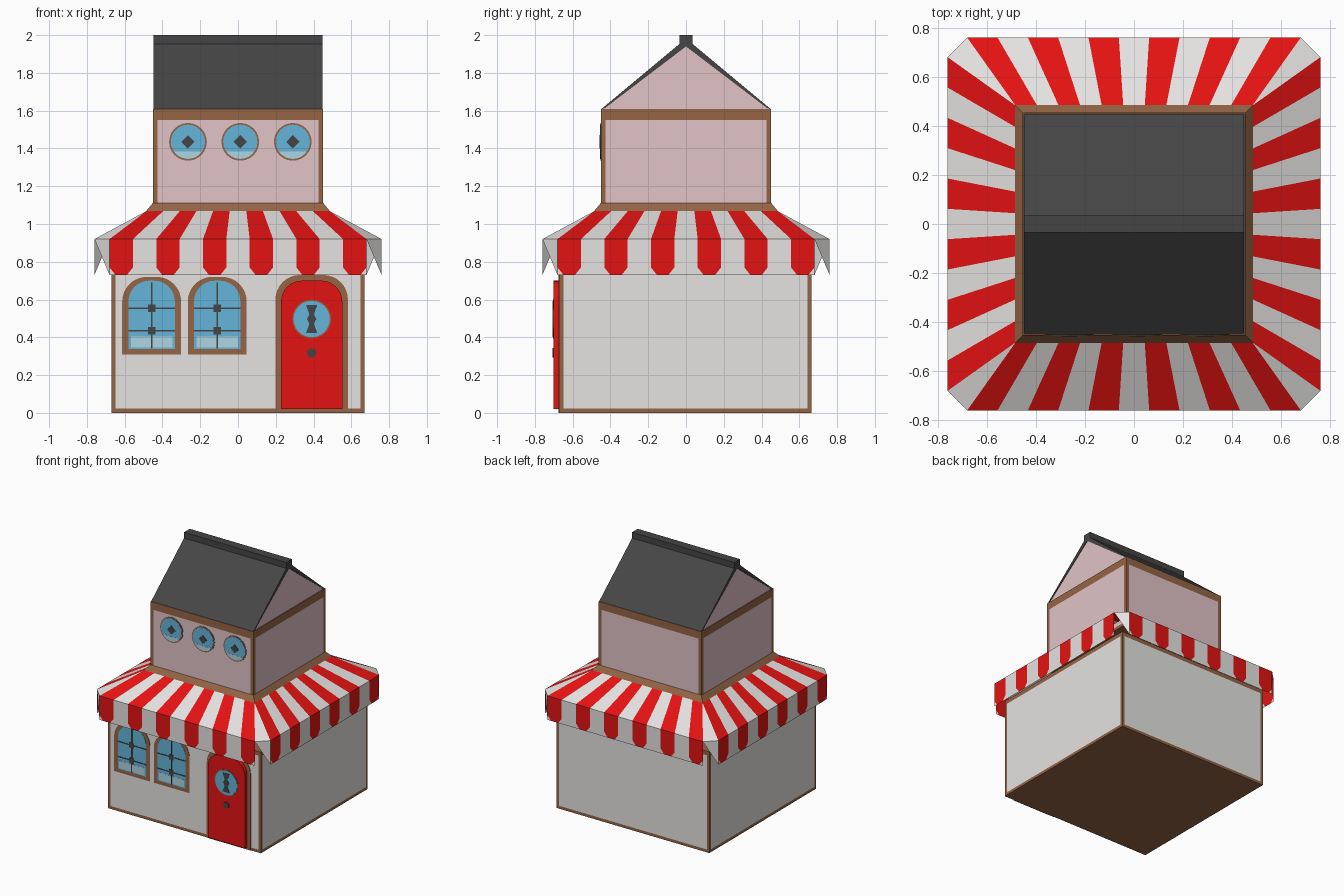
import bpy, bmesh, math
from mathutils import Matrix, Vector

if "Cube" in bpy.data.objects:
    bpy.data.objects.remove(bpy.data.objects["Cube"])


def mat(name, r, g, b):
    m = bpy.data.materials.new(name)
    m.diffuse_color = (r, g, b, 1)
    m.use_nodes = True
    m.node_tree.nodes["Principled BSDF"].inputs["Base Color"].default_value = m.diffuse_color
    return m


WHITE = mat("white", 0.78, 0.77, 0.75)
PINK = mat("pale pink", 0.75, 0.55, 0.57)
BROWN = mat("brown wood", 0.30, 0.13, 0.06)
RED = mat("red", 0.78, 0.006, 0.006)
DARK = mat("dark grey", 0.06, 0.06, 0.06)
BLUE = mat("sky blue", 0.13, 0.46, 0.70)
PALE = mat("pale blue", 0.42, 0.66, 0.76)


def finish(name, bm, *mats):
    me = bpy.data.meshes.new(name)
    bm.to_mesh(me)
    bm.free()
    for m in mats:
        me.materials.append(m)
    ob = bpy.data.objects.new(name, me)
    bpy.context.collection.objects.link(ob)
    return ob


def box_bm(x0, x1, y0, y1, z0, z1):
    bm = bmesh.new()
    bmesh.ops.create_cube(bm, size=1)
    for v in bm.verts:
        v.co = Vector(((x0 + x1) / 2 + v.co.x * (x1 - x0),
                       (y0 + y1) / 2 + v.co.y * (y1 - y0),
                       (z0 + z1) / 2 + v.co.z * (z1 - z0)))
    return bm


def framed_box(name, dims, border, wall, top_border):
    # box with a brown border around each wall, brown top and bottom
    bm = box_bm(*dims)
    bm.normal_update()
    sides = [f for f in bm.faces if abs(f.normal.z) < 0.5]
    bmesh.ops.inset_individual(bm, faces=sides, thickness=border, depth=0)
    for f in bm.faces:
        f.material_index = 1 if f in sides else 0
    for v in {v for f in sides for v in f.verts}:
        if v.co.z > (dims[4] + dims[5]) / 2:
            v.co.z = dims[5] - top_border
    return finish(name, bm, BROWN, wall)


def prism(name, pts, axis, a, b, m):
    # extrude an outline: along y (points are x,z) or along x (points are y,z)
    bm = bmesh.new()
    vs = [bm.verts.new((p, a, q) if axis == 'y' else (a, p, q)) for p, q in pts]
    f = bm.faces.new(vs)
    r = bmesh.ops.extrude_face_region(bm, geom=[f])
    d = (0, b - a, 0) if axis == 'y' else (b - a, 0, 0)
    bmesh.ops.translate(bm, vec=d, verts=[g for g in r['geom'] if isinstance(g, bmesh.types.BMVert)])
    bmesh.ops.recalc_face_normals(bm, faces=bm.faces[:])
    return finish(name, bm, m)


def plate(name, pts, wall_y, t, m):
    return prism(name, pts, 'y', wall_y, wall_y - t, m)


def arch(cx, w, z0, z1, r):
    pts = [(cx - w, z0), (cx + w, z0)]
    for s, start in ((1, 0), (-1, 90)):
        for i in range(9):
            t = math.radians(start + i * 90 / 8)
            pts.append((cx + s * (w - r) + r * math.cos(t), z1 - r + r * math.sin(t)))
    return pts


def disc(cx, cz, r, a0=0, a1=360, n=24):
    full = a1 - a0 == 360
    return [(cx + r * math.cos(math.radians(a0 + (a1 - a0) * i / n)),
             cz + r * math.sin(math.radians(a0 + (a1 - a0) * i / n)))
            for i in range(n if full else n + 1)]


def rect(cx, cz, w, h):
    return [(cx - w, cz - h), (cx + w, cz - h), (cx + w, cz + h), (cx - w, cz + h)]


# Storeys
framed_box("ground_floor", (-0.67, 0.67, -0.67, 0.665, 0, 0.80), 0.032, WHITE, 0.032)
framed_box("upper_floor", (-0.45, 0.45, -0.45, 0.45, 1.04, 1.61), 0.035, PINK, 0.06)

# Flared skirt where the upper floor meets the awning
bm = bmesh.new()
rings = []
for h, z in ((0.485, 1.07), (0.452, 1.11)):
    rings.append([bm.verts.new((x * h, y * h, z)) for x, y in ((-1, -1), (1, -1), (1, 1), (-1, 1))])
for i in range(4):
    j = (i + 1) % 4
    bm.faces.new((rings[0][i], rings[0][j], rings[1][j], rings[1][i]))
finish("upper_floor_skirt", bm, BROWN)

# Gable, roof slopes and ridge cap
prism("gable", [(-0.445, 1.61), (0.445, 1.61), (0, 1.945)], 'x', -0.443, 0.443, PINK)
for s, n in ((-1, "front"), (1, "back")):
    prism(n + "_roof", [(s * 0.45, 1.607), (s * 0.035, 1.953), (0, 1.953), (0, 1.94), (s * 0.43, 1.613)],
          'x', -0.448, 0.448, DARK)
prism("ridge_cap", [(-0.035, 1.945), (0.035, 1.945), (0.035, 2.0), (-0.035, 2.0)], 'x', -0.448, 0.448, DARK)

# Striped awning: one side built, then turned four times
bm = bmesh.new()
IN, OUT, EDGE, N = 0.482, 0.68, 0.76, 11
ZT, ZE, ZB = 1.07, 0.92, 0.73


def face(rot, pts, idx):
    f = bm.faces.new([bm.verts.new(rot @ Vector(p)) for p in pts])
    f.normal_update()
    c = f.calc_center_median()
    if f.normal.dot(Vector((c.x, c.y, 0.3))) < 0:
        f.normal_flip()
    f.material_index = idx


for k in range(4):
    rot = Matrix.Rotation(k * math.pi / 2, 3, 'Z')
    for i in range(N):
        u, v = 2 * i / N - 1, 2 * (i + 1) / N - 1
        a, b = u * OUT, v * OUT
        red = 1 - i % 2
        face(rot, [(u * IN, -IN, ZT), (a, -EDGE, ZE), (b, -EDGE, ZE), (v * IN, -IN, ZT)], red)
        c, h = 0.032, 0.04
        if red:  # hanging flap with scalloped red end
            face(rot, [(a, -EDGE, ZE), (a, -EDGE, ZB + h), (a + c, -EDGE, ZB), (b - c, -EDGE, ZB),
                       (b, -EDGE, ZB + h), (b, -EDGE, ZE)], 1)
            face(rot, [(a, -EDGE, ZB + h), (a, -EDGE, ZB), (a + c, -EDGE, ZB)], 0)
            face(rot, [(b, -EDGE, ZB + h), (b - c, -EDGE, ZB), (b, -EDGE, ZB)], 0)
        else:
            face(rot, [(a, -EDGE, ZE), (a, -EDGE, ZB), (b, -EDGE, ZB), (b, -EDGE, ZE)], 0)
    # white corner hip and the folded triangle below it
    face(rot, [(IN, -IN, ZT), (OUT, -EDGE, ZE), (EDGE, -OUT, ZE)], 0)
    face(rot, [(OUT, -EDGE, ZE), (EDGE, -OUT, ZE), (EDGE, -OUT, ZB)], 0)
bmesh.ops.remove_doubles(bm, verts=bm.verts[:], dist=0.0001)
finish("awning", bm, WHITE, RED)

# Arched shop windows
Y = -0.67
for n, cx in (("left", -0.457), ("right", -0.11)):
    plate(n + "_window_frame", arch(cx, 0.156, 0.31, 0.72, 0.13), Y, 0.003, BROWN)
    plate(n + "_window_glass", arch(cx, 0.123, 0.338, 0.70, 0.11), Y, 0.005, BLUE)
    plate(n + "_window_low_pane", rect(cx, 0.375, 0.11, 0.03), Y, 0.006, PALE)
    plate(n + "_window_upright", rect(cx, 0.515, 0.004, 0.175), Y, 0.008, DARK)
    for z in (0.435, 0.555):
        plate(n + "_window_bar", rect(cx, z, 0.123, 0.004), Y, 0.0075, DARK)
        plate(n + "_window_boss", rect(cx, z, 0.02, 0.02), Y, 0.009, DARK)

# Round upper windows
Y = -0.45
for i, cx in enumerate((-0.265, 0.012, 0.29)):
    cz = 1.435
    plate("round_window_frame", disc(cx, cz, 0.1), Y, 0.003, BROWN)
    plate("round_window_glass", disc(cx, cz, 0.091), Y, 0.005, BLUE)
    plate("round_window_shine", disc(cx, cz, 0.09, 215, 325, 10), Y, 0.006, PALE)
    plate("round_window_boss", disc(cx, cz, 0.035, n=4), Y, 0.008, DARK)

# Door with frame, round window and knob
cx = 0.39
plate("door_frame", arch(cx, 0.192, 0.0, 0.73, 0.13), -0.67, 0.004, BROWN)
plate("door", arch(cx, 0.162, 0.02, 0.70, 0.11), -0.67, 0.032, RED)
Y = -0.702
plate("door_window_rim", disc(cx, 0.497, 0.103), Y, 0.002, BROWN)
plate("door_window_glass", disc(cx, 0.497, 0.096), Y, 0.004, BLUE)
half = [(0.03, -0.075), (0.012, -0.025), (0.025, 0), (0.012, 0.025), (0.03, 0.075)]
plate("door_window_bars", [(cx + x, 0.497 + z) for x, z in half] +
      [(cx - x, 0.497 + z) for x, z in reversed(half)], Y, 0.006, DARK)
plate("door_knob", disc(cx, 0.318, 0.025, n=12), Y, 0.006, DARK)
